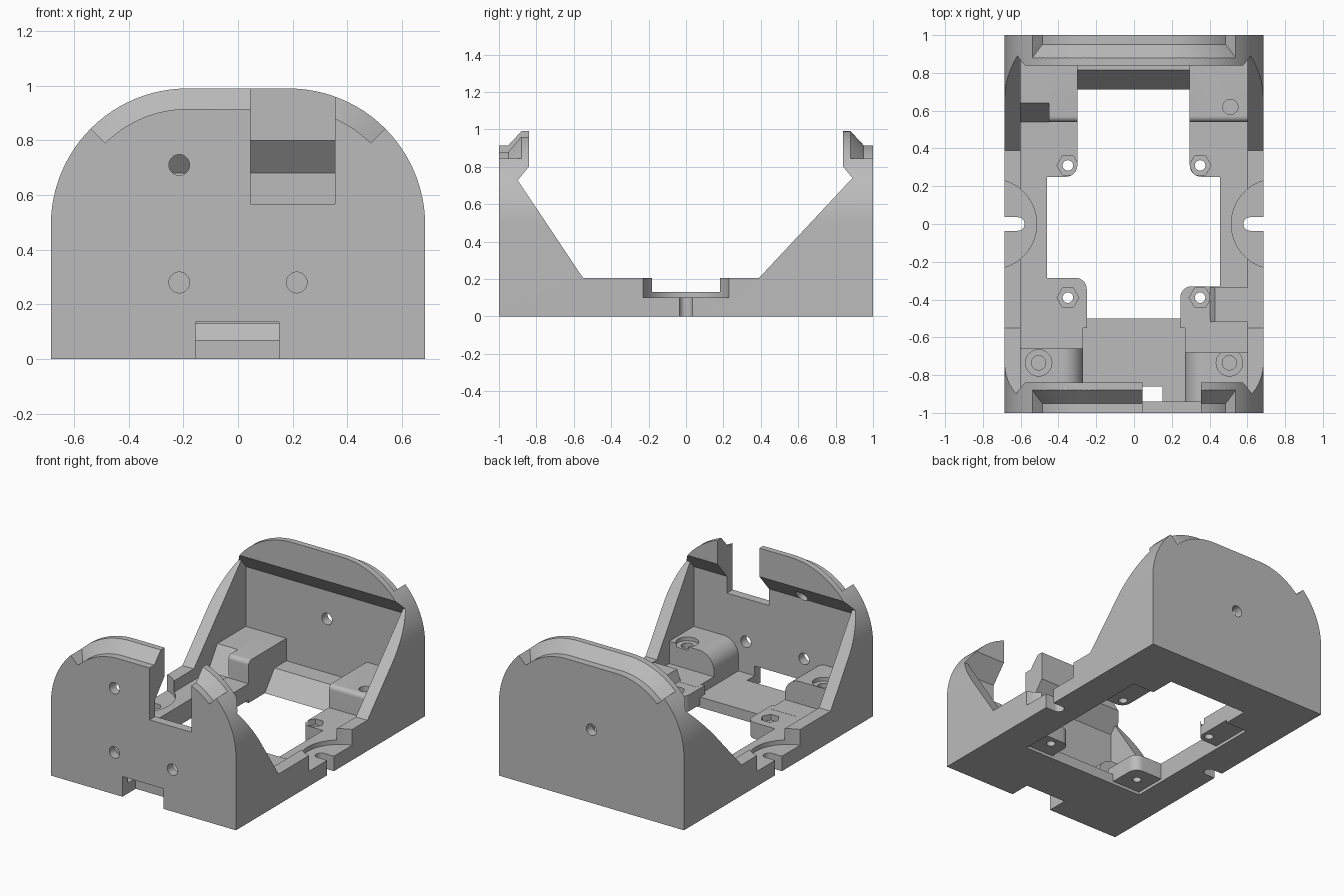
import bpy, bmesh, math
from mathutils import Vector

if "Cube" in bpy.data.objects:
    bpy.data.objects.remove(bpy.data.objects["Cube"], do_unlink=True)

grey = bpy.data.materials.new("plain grey")
grey.use_nodes = True
GREY = (0.5, 0.5, 0.5, 1)
grey.diffuse_color = GREY
grey.node_tree.nodes["Principled BSDF"].inputs["Base Color"].default_value = GREY
parts = []


def loft(name, rings):
    """Skin a row of matching closed sections and cap both ends."""
    bm = bmesh.new()
    rows = [[bm.verts.new(p) for p in ring] for ring in rings]
    for a, b in zip(rows, rows[1:]):
        for i in range(len(a)):
            j = (i + 1) % len(a)
            bm.faces.new((a[i], a[j], b[j], b[i]))
    bm.faces.new(rows[0])
    bm.faces.new(rows[-1])
    bmesh.ops.recalc_face_normals(bm, faces=bm.faces)
    mesh = bpy.data.meshes.new(name)
    bm.to_mesh(mesh)
    bm.free()
    mesh.materials.append(grey)
    ob = bpy.data.objects.new(name, mesh)
    bpy.context.collection.objects.link(ob)
    return ob


def prism(name, pts, axis, lo, hi):
    """Extrude a 2D outline along x, y or z."""
    place = {"x": lambda p, t: (t, p[0], p[1]),
             "y": lambda p, t: (p[0], t, p[1]),
             "z": lambda p, t: (p[0], p[1], t)}[axis]
    return loft(name, [[place(p, t) for p in pts] for t in (lo, hi)])


def box(name, x, y, z):
    return prism(name, [(x[0], y[0]), (x[1], y[0]), (x[1], y[1]), (x[0], y[1])], "z", *z)


def arc(cx, cy, r, a0, a1, n=16):
    angles = [math.radians(a0 + (a1 - a0) * i / n) for i in range(n + 1)]
    return [(cx + r * math.cos(a), cy + r * math.sin(a)) for a in angles]


def rod(cx, cy, r, axis, lo, hi, n=32):
    return prism("cutter", arc(cx, cy, r, 0, 360, n)[:-1], axis, lo, hi)


def cut(ob, *cutters):
    for c in cutters:
        mod = ob.modifiers.new("cut", "BOOLEAN")
        mod.operation, mod.solver, mod.object = "DIFFERENCE", "EXACT", c
        bpy.context.view_layer.objects.active = ob
        bpy.ops.object.modifier_apply(modifier=mod.name)
        bpy.data.objects.remove(c, do_unlink=True)
    return ob


def keep(ob):
    parts.append(ob)
    return ob


# Arched body
CX, CZ, R = 0.185, 0.49, 0.5
arch = [(-0.685, 0), (0.685, 0)] + arc(CX, CZ, R, 0, 90, 24) + arc(-CX, CZ, R, 90, 180, 24)
body = keep(prism("body", arch, "y", -1, 1))

# Sloping side opening and inner cavity under the end lips
cut(body,
    prism("cutter", [(-0.84, 1.2), (-0.84, 0.8), (-0.9, 0.728), (-0.55, 0.205),
                     (0.39, 0.205), (0.89, 0.74), (0.84, 0.8), (0.84, 1.2)], "x", -1, 1),
    prism("cutter", [(-0.94, 0.13), (-0.94, 0.68), (-0.84, 0.8),
                     (0.84, 0.8), (0.94, 0.68), (0.94, 0.13)], "x", -0.6, 0.6))

# Floor opening, back ramp, sunken front floor, front slot and wall window
cut(body,
    box("cutter", (-0.46, 0.455), (-0.5, 0.54), (-0.1, 0.4)),
    prism("cutter", [(0.4, -0.1), (0.633, -0.1), (0.94, 0.29), (0.94, 0.4), (0.4, 0.4)],
          "x", -0.3, 0.295),
    box("cutter", (-0.27, 0.27), (-0.94, -0.4), (0.07, 0.3)),
    box("cutter", (-0.155, 0.15), (-1.1, -0.86), (-0.1, 0.135)),
    box("cutter", (0.045, 0.355), (-1.1, -0.7), (0.568, 1.2)))

# Stepped and bevelled rims on both end walls
path = [(CX, a) for a in range(45, 91, 3)] + [(-CX, a) for a in range(90, 136, 3)]
section = [(-0.075, 1.1), (-0.075, 0.95), (0, 0.88), (0.05, 0.833), (0.05, 1.1)]
for side in (-1, 1):
    rings = []
    for cx, a in path:
        c, s = math.cos(math.radians(a)), math.sin(math.radians(a))
        rings.append([Vector((cx + (R + d) * c, side * y, CZ + (R + d) * s)) for d, y in section])
    cut(body, loft("cutter", rings))

# Screw holes in the end walls
for x, z in ((-0.215, 0.71), (-0.215, 0.28), (0.215, 0.28)):
    cut(body, rod(x, z, 0.038, "y", -1.1, -0.7))
cut(body, rod(0, 0.49, 0.038, "y", 0.8, 1.1))

# Round seats and open cable slots in the side rails
for s in (-1, 1):
    cut(body, rod(s * 0.755, 0, 0.24, "z", 0.1, 0.4, 48))
    slot = [(0.8, -0.036)] + arc(0.615, 0, 0.036, 270, 90, 12) + [(0.8, 0.036)]
    cut(body, prism("cutter", [(s * x, y) for x, y in slot], "z", -0.1, 0.4))

# Front screw bosses with one rounded top edge
for s, name, y in ((-1, "front_boss_right", -0.66), (1, "front_boss_left", -0.68)):
    outline = [(0.61, 0.02), (0.61, 0.28)] + arc(0.38, 0.17, 0.11, 90, 180) + [(0.27, 0.02)]
    boss = keep(prism(name, [(s * x, z) for x, z in outline], "y", -0.95, y))
    cut(boss, rod(s * 0.505, -0.735, 0.07, "z", 0.255, 0.4),
        rod(s * 0.505, -0.735, 0.038, "z", 0.1, 0.4))

# Back blocks with a softened front edge
soft = [(0.95, 0.02), (0.95, 0.28)] + arc(0.57, 0.25, 0.03, 90, 180, 8) + [(0.54, 0.02)]
left = keep(prism("back_block_left", soft, "x", 0.295, 0.61))
cut(left, rod(0.51, 0.62, 0.04, "z", 0.1, 0.4))
keep(prism("back_block_right", soft, "x", -0.45, -0.3))
keep(prism("back_block_right_slope",
           [(0.95, 0.02), (0.95, 0.28), (0.64, 0.28), (0.54, 0.13), (0.54, 0.02)],
           "x", -0.61, -0.45))

# Corner tabs with hexagonal nut pockets
tabs = (("tab_back_right", -1, 1, 0.3, 0.25, 0.57, 0.31),
        ("tab_back_left", 1, 1, 0.295, 0.25, 0.57, 0.31),
        ("tab_front_right", -1, -1, 0.25, 0.285, 0.55, 0.39),
        ("tab_front_left", 1, -1, 0.245, 0.33, 0.55, 0.39))
for name, sx, sy, x, near, far, hole in tabs:
    r = 0.06
    outline = [(0.47, far), (0.47, near)] + arc(x + r, near + r, r, 270, 180, 8) + [(x, far)]
    tab = keep(prism(name, [(sx * u, sy * v) for u, v in outline], "z", 0.02, 0.129))
    cut(tab, rod(sx * 0.35, sy * hole, 0.058, "z", 0.09, 0.3, 6),
        rod(sx * 0.35, sy * hole, 0.028, "z", -0.1, 0.3, 20))

# Raised pad beside the front left tab
keep(prism("side_pad", [(0.40, 0.12), (0.43, 0.2), (0.61, 0.2), (0.61, 0.12)],
           "y", -0.52, -0.335))

# Smooth the round surfaces and keep the edges sharp
bpy.ops.object.select_all(action="DESELECT")
for ob in parts:
    ob.select_set(True)
bpy.context.view_layer.objects.active = body
bpy.ops.object.shade_smooth_by_angle(angle=math.radians(25))
